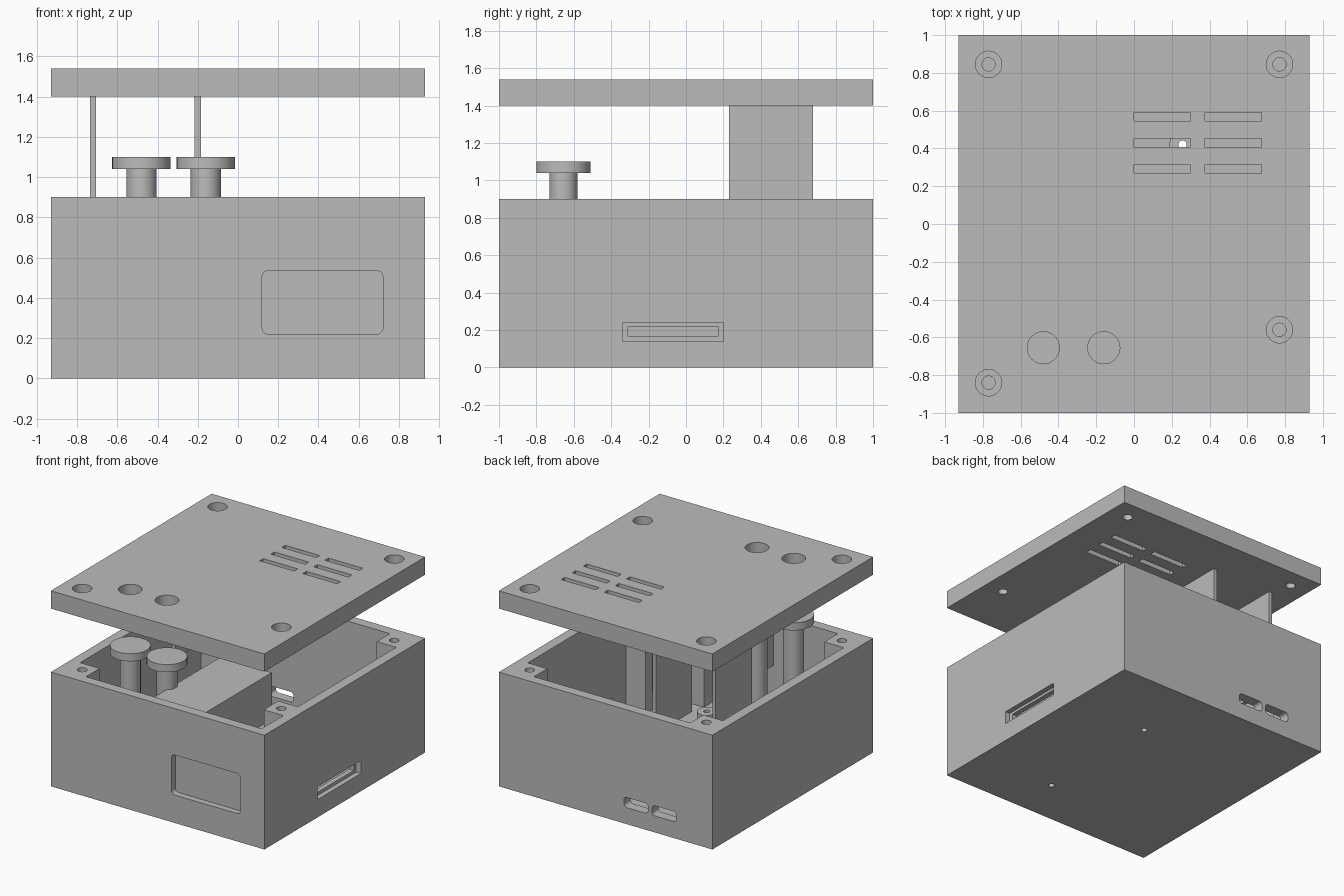
import bpy, bmesh
from mathutils import Vector

cube = bpy.data.objects.get("Cube")
if cube:
    bpy.data.objects.remove(cube, do_unlink=True)

grey = bpy.data.materials.new("plain_grey")
grey.use_nodes = True
grey.diffuse_color = (0.5, 0.5, 0.5, 1)
grey.node_tree.nodes["Principled BSDF"].inputs["Base Color"].default_value = (0.5, 0.5, 0.5, 1)


def finish(name, bm):
    mesh = bpy.data.meshes.new(name)
    bm.to_mesh(mesh)
    bm.free()
    mesh.materials.append(grey)
    ob = bpy.data.objects.new(name, mesh)
    bpy.context.collection.objects.link(ob)
    return ob


def block(name, x, y, z, round_axis=None, radius=0.03):
    """Box from (min, max) pairs; edges along round_axis may be rounded."""
    bm = bmesh.new()
    bmesh.ops.create_cube(bm, size=1)
    for v in bm.verts:
        v.co = Vector([r[0] if c < 0 else r[1] for c, r in zip(v.co, (x, y, z))])
    if round_axis is not None:
        edges = [e for e in bm.edges
                 if abs((e.verts[0].co - e.verts[1].co).normalized()[round_axis]) > 0.9]
        bmesh.ops.bevel(bm, geom=edges, offset=radius, segments=5,
                        affect='EDGES', profile=0.5)
    return finish(name, bm)


def cylinder(name, x, y, z, radius):
    bm = bmesh.new()
    bmesh.ops.create_cone(bm, cap_ends=True, segments=40, radius1=radius,
                          radius2=radius, depth=z[1] - z[0])
    bmesh.ops.translate(bm, verts=bm.verts, vec=(x, y, sum(z) / 2))
    return finish(name, bm)


def combine(ob, others, operation):
    """Apply booleans one by one and discard the helpers."""
    bpy.context.view_layer.objects.active = ob
    for other in others:
        other.hide_render = True
        mod = ob.modifiers.new("shape", 'BOOLEAN')
        mod.operation = operation
        mod.solver = 'EXACT'
        mod.object = other
        bpy.ops.object.modifier_apply(modifier=mod.name)
        bpy.data.objects.remove(other, do_unlink=True)


def smooth(ob):
    bpy.ops.object.select_all(action='DESELECT')
    ob.select_set(True)
    bpy.context.view_layer.objects.active = ob
    bpy.ops.object.shade_smooth_by_angle(angle=0.6)


W, D, H, T = 0.93, 1.0, 0.9, 0.08
screws = [(-0.77, 0.845), (0.77, 0.845), (0.77, -0.56), (-0.77, -0.84)]
buttons = [(-0.48, -0.655), (-0.16, -0.655)]
mounts = [(0.257, 0.42), (0.257, -0.626)]

# Open case with corner screw posts and floor standoffs
case = block("case", (-W, W), (-D, D), (0, H))
combine(case, [block("cavity", (T - W, W - T), (T - D, D - T), (T, 1.2))], 'DIFFERENCE')
posts = []
for x, y in screws:
    px = (x - 0.09, W - 0.01) if x > 0 else (0.01 - W, x + 0.09)
    py = (y - 0.09, y + 0.09)
    if abs(y) > 0.7:
        py = (y - 0.09, D - 0.01) if y > 0 else (0.01 - D, y + 0.09)
    posts.append(block("post", px, py, (0.04, H)))
posts += [cylinder("standoff", x, y, (0.04, 0.15), 0.07) for x, y in mounts]
combine(case, posts, 'UNION')

# Screw holes, floor holes, display recess, side slot and rear ports
cuts = [cylinder("screw_hole", x, y, (0.5, 1.0), 0.035) for x, y in screws]
cuts += [cylinder("floor_hole", x, y, (-0.1, 0.3), 0.022) for x, y in mounts]
cuts.append(block("display_cut", (0.12, 0.72), (-1.1, -0.95), (0.22, 0.535), 1))
cuts.append(block("slot_rim", (0.89, 1.1), (-0.34, 0.20), (0.14, 0.24)))
cuts.append(block("slot_hole", (0.8, 1.0), (-0.31, 0.17), (0.165, 0.22)))
for x in (-0.265, -0.51):
    cuts.append(block("port_cut", (x - 0.105, x + 0.105), (0.8, 1.1), (0.13, 0.21), 1, 0.025))
combine(case, cuts, 'DIFFERENCE')
smooth(case)

# Raised lid with counterbored screw holes, button holes and vents
lid = block("lid", (-W, W), (-D, D), (1.40, 1.54))
cuts = []
for x, y in screws:
    cuts.append(cylinder("counterbore", x, y, (1.46, 1.6), 0.07))
    cuts.append(cylinder("lid_screw_hole", x, y, (1.3, 1.5), 0.035))
cuts += [cylinder("button_hole", x, y, (1.3, 1.6), 0.085) for x, y in buttons]
for x in (0.0, 0.375):
    for y in (0.292, 0.43, 0.567):
        cuts.append(block("vent", (x, x + 0.3), (y - 0.022, y + 0.022), (1.3, 1.6)))
combine(lid, cuts, 'DIFFERENCE')
smooth(lid)

# Retaining plates hanging below the lid
for x, side in ((-0.72, "right"), (-0.2, "left")):
    block("retaining_plate_" + side, (x - 0.015, x + 0.015), (0.23, 0.68), (0.6, 1.40))

# Push buttons with flanged heads
for (x, y), side in zip(buttons, ("right", "left")):
    smooth(cylinder("button_stem_" + side, x, y, (0.35, 1.05), 0.075))
    smooth(cylinder("button_head_" + side, x, y, (1.04, 1.10), 0.145))

# Inner housing behind the front wall
block("inner_housing", (-0.12, 0.33), (-0.93, -0.05), (0.5, 0.87))
